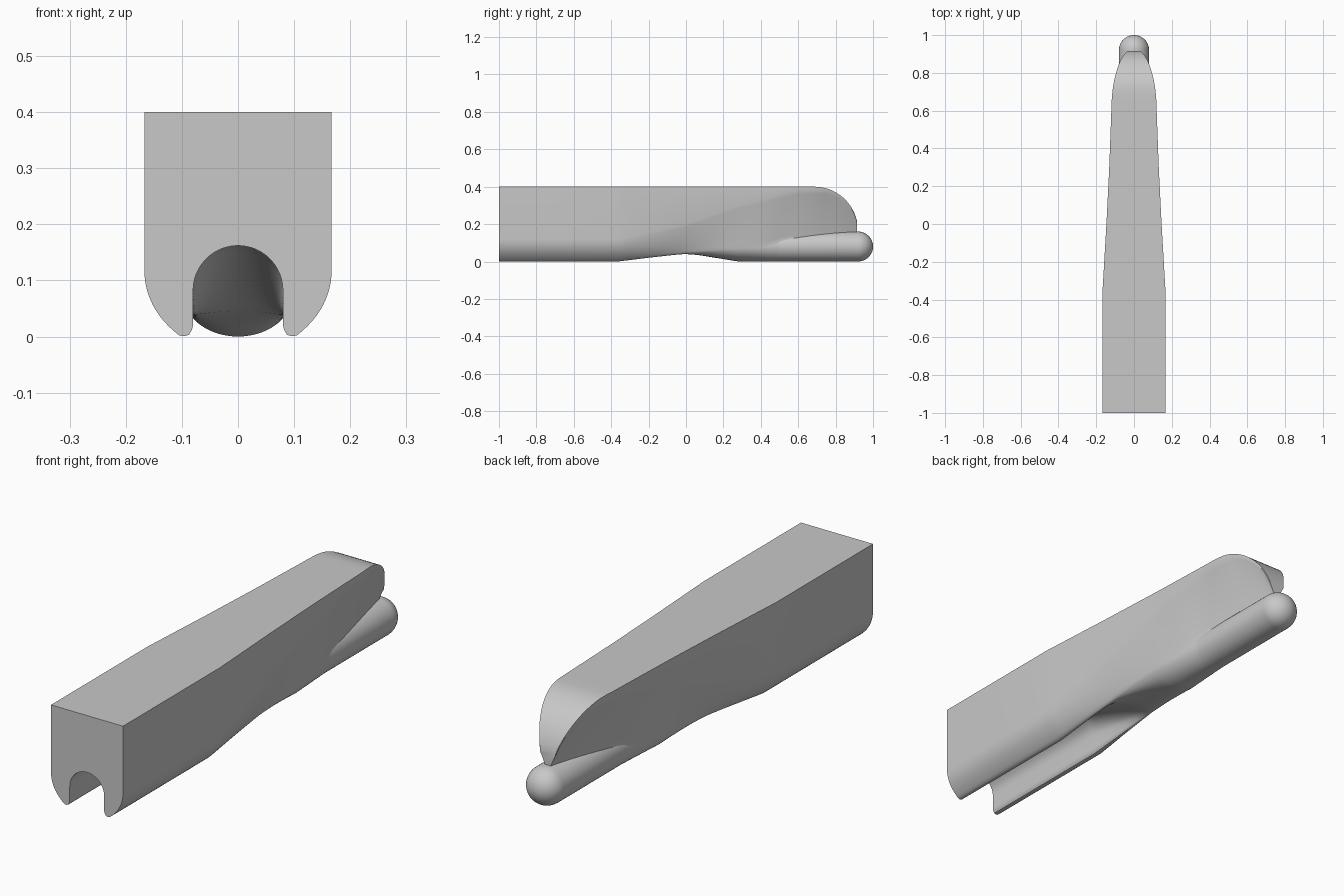
import bpy
import bmesh
from math import sin, cos, pi, radians, sqrt
from mathutils import Vector

cube = bpy.data.objects.get("Cube")
if cube:
    bpy.data.objects.remove(cube)

grey = bpy.data.materials.new("plain grey")
grey.use_nodes = True
grey.diffuse_color = (0.58, 0.58, 0.58, 1)
grey.node_tree.nodes["Principled BSDF"].inputs["Base Color"].default_value = (0.58, 0.58, 0.58, 1)

R = 0.08        # rod and groove radius
SIDE, INNER = 12, 24


def loft(name, rings, angle):
    """Skin closed rings of equal length and cap both ends."""
    bm = bmesh.new()
    rows = [[bm.verts.new(p) for p in ring] for ring in rings]
    n = len(rows[0])
    for a, b in zip(rows, rows[1:]):
        for i in range(n):
            j = (i + 1) % n
            bm.faces.new((a[i], a[j], b[j], b[i]))
    bm.faces.new(rows[0])
    bm.faces.new(rows[-1])
    bmesh.ops.recalc_face_normals(bm, faces=bm.faces)
    mesh = bpy.data.meshes.new(name)
    bm.to_mesh(mesh)
    bm.free()
    mesh.materials.append(grey)
    obj = bpy.data.objects.new(name, mesh)
    bpy.context.collection.objects.link(obj)
    bpy.ops.object.select_all(action="DESELECT")
    obj.select_set(True)
    bpy.context.view_layer.objects.active = obj
    bpy.ops.object.shade_smooth_by_angle(angle=radians(angle))
    return obj


def interp(keys, y):
    """Piecewise linear value at y."""
    if y <= keys[0][0]:
        return keys[0][1]
    for (y0, v0), (y1, v1) in zip(keys, keys[1:]):
        if y <= y1:
            return v0 + (v1 - v0) * (y - y0) / (y1 - y0)
    return keys[-1][1]


WIDTH = [(-0.36, 0.167), (0, 0.146), (0.3, 0.131), (0.6, 0.12)]
SHOULDER = [(-0.36, 0.12), (0, 0.2), (0.28, 0.3), (0.6, 0.38)]
MORPH = [(-0.36, 0), (0, 0.72), (0.28, 1)]                    # groove turning into rod
JOINT = [(0.28, -10), (0.42, 0), (0.53, 24), (0.91, 80)]      # where the side meets the rod
CORE = [(0.28, 0.1), (0.53, 0.077)]                           # half width of the underside


def resample(points, count):
    """Even spacing along a polyline."""
    dist = [0]
    for a, b in zip(points, points[1:]):
        dist.append(dist[-1] + (b - a).length)
    keys = list(zip(dist, points))
    return [interp(keys, dist[-1] * i / count) for i in range(count + 1)]


lip = [Vector(p) for p in ((0.105, 0.002), (0.1, 0), (0.09, 0.001), (0.084, 0.006), (R, 0.02))]
arch = [Vector((R * cos(a * pi / 32), 0.082 + R * sin(a * pi / 32))) for a in range(17)]
groove = resample(lip + arch, INNER)


def body_ring(y):
    w, m = interp(WIDTH, y), interp(MORPH, y)
    top = 0.4
    if y > 0.6:                                       # plan narrows to the nose
        w *= sqrt(1 - ((y - 0.6) / 0.33) ** 2)
    if y > 0.685:                                     # top rolls down over the nose
        top = 0.165 + sqrt(0.235 ** 2 - (y - 0.685) ** 2)
    zs = min(interp(SHOULDER, y), top - 0.006)
    start, core = radians(interp(JOINT, y)), interp(CORE, y)
    inner = []
    for i, g in enumerate(groove):
        a = start + (-pi / 2 - start) * i / INNER
        inner.append(g.lerp(Vector((core * cos(a), R + R * sin(a))), m))
    shoulder, joint = Vector((w, zs)), inner[0]
    leaning = Vector((joint.x + 0.4 * (w - joint.x), (zs + joint.y) / 2))
    ctrl = Vector((w, 0.05)).lerp(leaning, m)
    half = [Vector((w, top))]
    for i in range(SIDE):
        t = i / SIDE
        half.append(shoulder * (1 - t) ** 2 + ctrl * 2 * t * (1 - t) + joint * t * t)
    half += inner
    ring = half + [Vector((-p.x, p.y)) for p in reversed(half[:-1])]
    return [(p.x, y, p.y) for p in ring]


# body: straight grooved half, blend zone, tapering half, rounded nose
stations = [-1, -0.68] + [-0.36 + 0.04 * i for i in range(26)]
stations += [0.685 + 0.235 * sin(radians(a)) for a in range(0, 79, 6)]
loft("body", [body_ring(y) for y in stations], 35)


# rod with a round end
def rod_ring(y, r):
    return [(r * cos(a * pi / 24), y, R + r * sin(a * pi / 24)) for a in range(48)]


rings = [rod_ring(0.28, R), rod_ring(0.6, R)]
rings += [rod_ring(1 - R + R * sin(radians(a)), R * cos(radians(a))) for a in range(0, 89, 8)]
loft("rod", rings + [rod_ring(1, 0.001)], 40)
